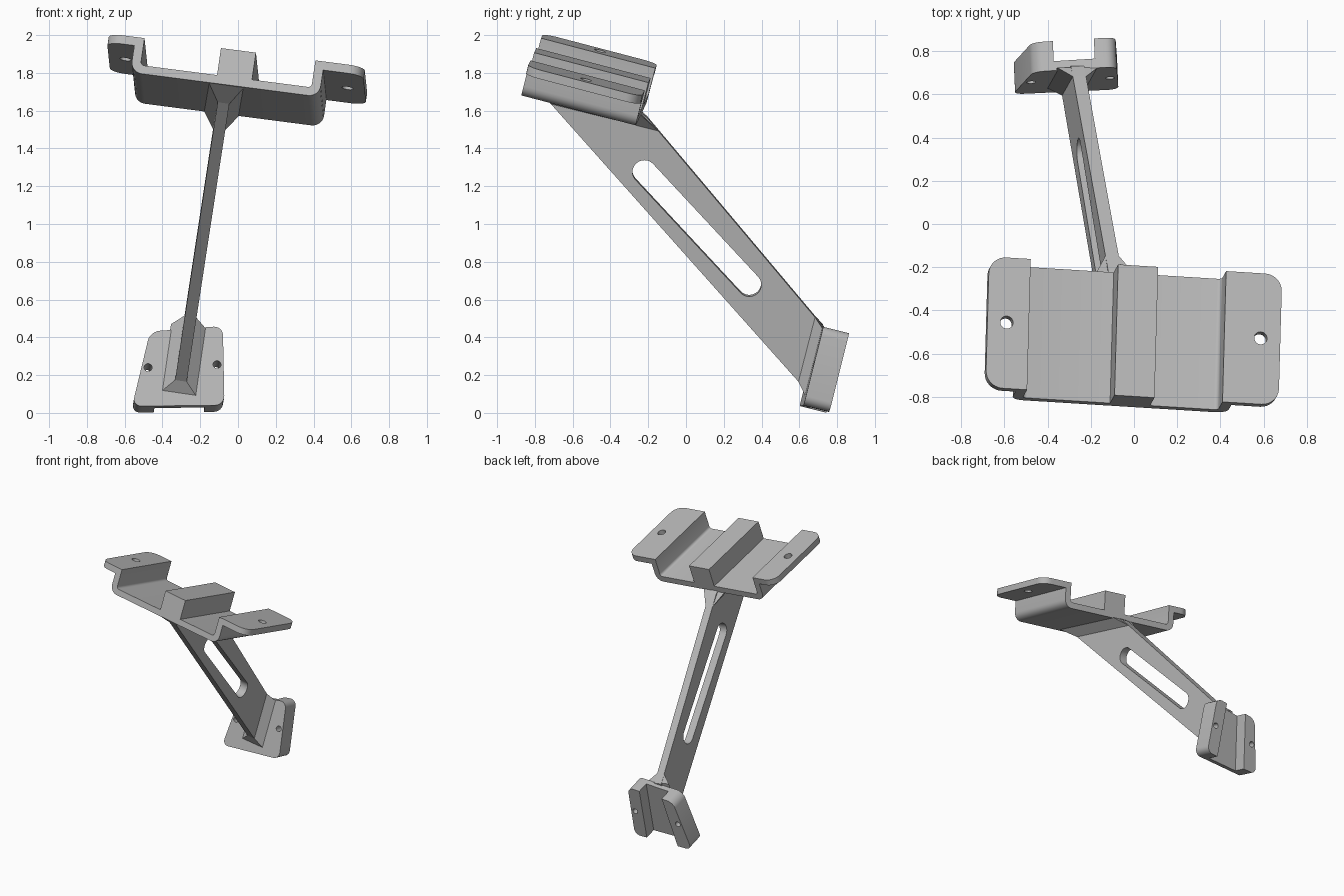
import bpy, bmesh, math
from mathutils import Matrix, Vector

cube = bpy.data.objects.get("Cube")
if cube:
    bpy.data.objects.remove(cube, do_unlink=True)

grey = bpy.data.materials.new("grey_plastic")
grey.use_nodes = True
grey.diffuse_color = (0.48, 0.48, 0.48, 1)
grey.node_tree.nodes["Principled BSDF"].inputs["Base Color"].default_value = (0.48, 0.48, 0.48, 1)


def frame(u, v):
    """Local axes: u across, v from front to back, w up."""
    u, v = Vector(u).normalized(), Vector(v).normalized()
    w = u.cross(v).normalized()
    v = w.cross(u)
    return Matrix((u, v, w)).transposed().to_4x4()


U, V = Vector((1, -0.062, -0.13)).normalized(), Vector((0.028, 1, -0.262)).normalized()
UPPER = frame(U, V)
LOWER = frame(U + 0.07 * V, V - 0.07 * U)   # strut and lower clamp turn slightly


def place(p, axis, d):
    q = list(p)
    q.insert(axis, d)
    return q


def loft(name, ends, basis, bevels=()):
    """Solid between two matching outlines; bevels = (edge test, radius, segments)."""
    bm = bmesh.new()
    rings = [[bm.verts.new(p) for p in end] for end in ends]
    n = len(rings[0])
    bm.faces.new(rings[0])
    bm.faces.new(rings[1][::-1])
    for i in range(n):
        j = (i + 1) % n
        bm.faces.new((rings[0][i], rings[1][i], rings[1][j], rings[0][j]))
    for test, radius, segs in bevels:
        edges = [e for e in bm.edges if test(e.verts[0].co, e.verts[1].co)]
        bmesh.ops.bevel(bm, geom=edges, offset=radius, segments=segs,
                        profile=0.5, affect='EDGES', clamp_overlap=True)
    bm.transform(basis)
    bmesh.ops.recalc_face_normals(bm, faces=bm.faces)
    me = bpy.data.meshes.new(name)
    bm.to_mesh(me)
    bm.free()
    me.materials.append(grey)
    ob = bpy.data.objects.new(name, me)
    bpy.context.collection.objects.link(ob)
    return ob


def prism(name, pts, axis, lo, hi, basis, bevels=()):
    return loft(name, [[place(p, axis, d) for p in pts] for d in (lo, hi)], basis, bevels)


def slot(p, q, r, n=16):
    """Outline of a rounded slot, or a circle when p equals q."""
    ang = math.atan2(q[1] - p[1], q[0] - p[0])
    pts = []
    for centre, start in ((q, ang - math.pi / 2), (p, ang + math.pi / 2)):
        for i in range(n + (p != q)):
            t = start + math.pi * i / n
            pts.append((centre[0] + r * math.cos(t), centre[1] + r * math.sin(t)))
    return pts


def cut(ob, cutter):
    cutter.hide_render = True
    mod = ob.modifiers.new("cut", 'BOOLEAN')
    mod.operation, mod.solver, mod.object = 'DIFFERENCE', 'EXACT', cutter
    bpy.context.view_layer.objects.active = ob
    bpy.ops.object.modifier_apply(modifier=mod.name)
    bpy.data.objects.remove(cutter, do_unlink=True)


def along(axis, pts):
    """Edge test: runs along axis at one of the given profile points."""
    def test(p, q):
        if abs(p[axis] - q[axis]) < 0.01:
            return False
        rest = [i for i in range(3) if i != axis]
        return any(all(abs(v[i] - k) < 1e-4 for i, k in zip(rest, pt))
                   for pt in pts for v in (p, q))
    return test


# Upper bracket: hat-shaped channel with a solid centre ridge
FRONT, BACK = -1.258, -0.632
TOP, TAB, FLOOR, BASE = 1.643, 1.596, 1.494, 1.448
L0, L1, L2 = -0.892, -0.746, -0.698
R0, R1, R2 = 0.478, 0.264, 0.216
RIDGE = (-0.289, -0.102)
profile = [(L0, TOP), (L0, TAB), (L1, TAB), (L1, BASE), (R1, BASE), (R1, TAB),
           (R0, TAB), (R0, TOP), (R2, TOP), (R2, FLOOR), (RIDGE[1], FLOOR),
           (RIDGE[1], TOP), (RIDGE[0], TOP), (RIDGE[0], FLOOR), (L2, FLOOR), (L2, TOP)]


def tab_end(p, q):
    return (abs(p.z - q.z) > 0.01 and abs(p.x - q.x) < 1e-4
            and (abs(p.x - L0) < 1e-4 or abs(p.x - R0) < 1e-4))


bracket = prism("upper_bracket", profile, 1, FRONT, BACK, UPPER, [
    (along(1, [(L1, BASE), (R1, BASE)]), 0.06, 6),
    (along(1, [(L2, FLOOR), (R2, FLOOR)]), 0.02, 4),
    (tab_end, 0.08, 8)])
for a in (-0.802, 0.386):
    hole = (a, -0.942)
    cut(bracket, prism("hole_cutter", slot(hole, hole, 0.03), 2, TAB - 0.1, TOP + 0.1, UPPER))

# Diagonal strut with a long slot
MID, HALF, WIDE = -0.32, 0.031, 0.095


def front_b(c):
    return -1.095 - (c - 1.388) / 0.682


def back_b(c):
    return -0.615 - (c - 1.466) / 0.725


def front_c(b):
    return 1.388 - 0.682 * (b + 1.095)


def back_c(b):
    return 1.466 - 0.725 * (b + 0.615)


strut = prism("strut", [(front_b(1.455), 1.455), (-0.613, 1.455), (back_b(1.44), 1.44),
                        (0.61, back_c(0.61)), (0.61, front_c(0.61))],
              0, MID - HALF, MID + HALF, LOWER)
cut(strut, prism("slot_cutter", slot((-0.52, 1.154), (0.168, 0.706), 0.063),
                 0, MID - 0.2, MID + 0.2, LOWER))


# Flared gussets at both ends of the strut
def flare(name, axis, narrow, wide):
    ends = []
    for (d, lo, hi), w in ((narrow, HALF), (wide, WIDE)):
        ring = ((MID - w, lo), (MID + w, lo), (MID + w, hi), (MID - w, hi))
        ends.append([place(p, axis, d) for p in ring])
    return loft(name, ends, LOWER)


flare("upper_gusset", 2, (1.385, front_b(1.385), back_b(1.385)), (1.452, -1.225, -0.614))
flare("lower_gusset", 1, (0.548, front_c(0.548), back_c(0.548)), (0.602, 0.208, 0.58))

# Lower clamp: tapered plate with a widening groove behind
NEAR, FAR = 0.597, 0.738
plate = [(-0.519, 0.522), (-0.142, 0.61), (-0.073, 0.183), (-0.556, 0.104)]
clamp = prism("lower_clamp", plate, 1, NEAR, FAR, LOWER, [(along(1, plate), 0.05, 6)])
groove = [(-0.418, 0.8), (-0.272, 0.8), (-0.149, 0), (-0.441, 0)]
cut(clamp, prism("groove_cutter", groove, 1, NEAR + 0.045, FAR + 0.1, LOWER))
for hole in ((-0.502, 0.326), (-0.143, 0.397)):
    cut(clamp, prism("hole_cutter", slot(hole, hole, 0.021), 1, NEAR - 0.1, FAR + 0.1, LOWER))

# Smooth fillets, sharp edges elsewhere
for ob in (bracket, strut, clamp):
    bpy.ops.object.select_all(action='DESELECT')
    ob.select_set(True)
    bpy.context.view_layer.objects.active = ob
    bpy.ops.object.shade_smooth_by_angle(angle=math.radians(30))
